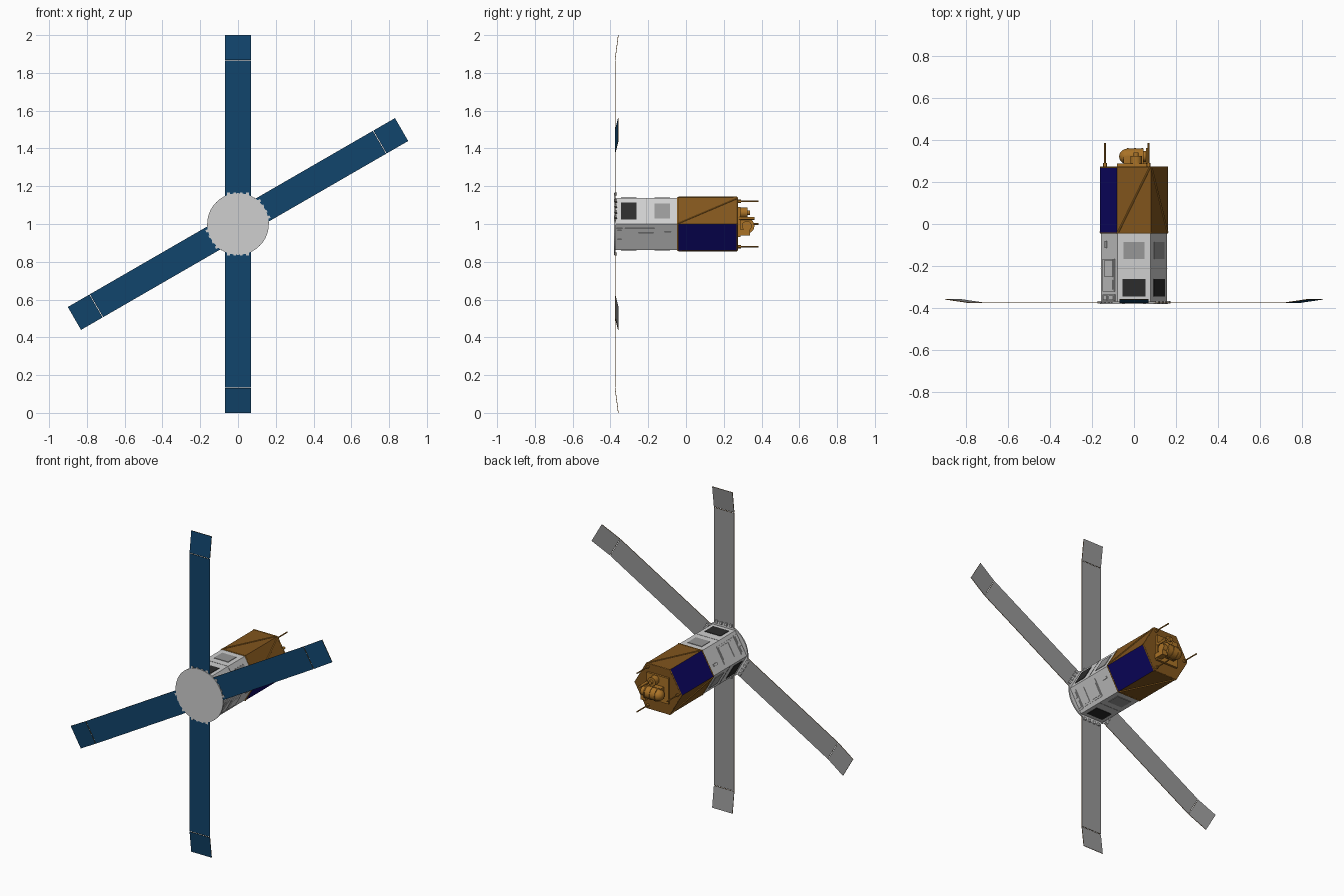
import bpy, bmesh
from math import sin, cos, radians, pi
from mathutils import Vector

cube = bpy.data.objects.get("Cube")
if cube:
    bpy.data.objects.remove(cube, do_unlink=True)


def material(name, r, g, b):
    m = bpy.data.materials.new(name)
    m.use_nodes = True
    m.diffuse_color = (r, g, b, 1)
    m.node_tree.nodes["Principled BSDF"].inputs["Base Color"].default_value = (r, g, b, 1)
    return m


WHITE = material("light grey", 0.62, 0.62, 0.62)
GREY = material("mid grey", 0.31, 0.31, 0.31)
DARK = material("charcoal", 0.025, 0.025, 0.025)
BLUE = material("cell blue", 0.0056, 0.058, 0.149)
NAVY = material("navy", 0.004, 0.002, 0.13)
FOIL = material("foil brown", 0.22, 0.09, 0.012)
GOLD = material("bright gold", 0.40, 0.17, 0.02)

APOTHEM = 0.137
HALF = APOTHEM / 3 ** 0.5


def polar(angle, r, u, y):
    """Point r out from the long axis and u along the tangent."""
    a = radians(angle)
    return Vector((r * cos(a) - u * sin(a), y, 1 + r * sin(a) + u * cos(a)))


def mesh_object(name, bm, mats):
    bmesh.ops.recalc_face_normals(bm, faces=bm.faces)
    me = bpy.data.meshes.new(name)
    bm.to_mesh(me)
    bm.free()
    for m in mats:
        me.materials.append(m)
    ob = bpy.data.objects.new(name, me)
    bpy.context.collection.objects.link(ob)
    return ob


def loft(name, front, back, mats, rule=None):
    """Closed solid between two matching rings of points."""
    bm = bmesh.new()
    a = [bm.verts.new(p) for p in front]
    b = [bm.verts.new(p) for p in back]
    bm.faces.new(a)
    bm.faces.new(b)
    for i in range(len(a)):
        j = (i + 1) % len(a)
        bm.faces.new((a[i], a[j], b[j], b[i]))
    bmesh.ops.recalc_face_normals(bm, faces=bm.faces)
    if rule:
        for f in bm.faces:
            f.material_index = rule(f)
    return mesh_object(name, bm, mats)


def prism(name, sides, radius, y0, y1, mats, rule=None):
    rings = [[polar(360 * i / sides, radius, 0, y) for i in range(sides)] for y in (y0, y1)]
    return loft(name, rings[0], rings[1], mats, rule)


def block(name, angle, r0, r1, u0, u1, y0, y1, mat):
    corners = ((r0, u0), (r1, u0), (r1, u1), (r0, u1))
    rings = [[polar(angle, r, u, y) for r, u in corners] for y in (y0, y1)]
    return loft(name, rings[0], rings[1], [mat])


def rod(name, p, q, radius, mat, sides=12):
    p, q = Vector(p), Vector(q)
    bpy.ops.mesh.primitive_cylinder_add(vertices=sides, radius=radius,
                                        depth=(q - p).length, location=(p + q) / 2)
    ob = bpy.context.object
    ob.name = name
    ob.rotation_euler = (q - p).to_track_quat("Z", "Y").to_euler()
    ob.data.materials.append(mat)
    bpy.ops.object.shade_smooth_by_angle()
    return ob


def ball(name, loc, radius, mat):
    bpy.ops.mesh.primitive_uv_sphere_add(segments=20, ring_count=12, radius=radius, location=loc)
    ob = bpy.context.object
    ob.name = name
    ob.data.materials.append(mat)
    bpy.ops.object.shade_smooth()


# Hexagonal bus: grey equipment bay, then foil bay with two navy radiator sides
prism("equipment_bay", 6, 0.158, -0.372, -0.045, [WHITE])
prism("foil_bay", 6, 0.161, -0.045, 0.275, [FOIL, NAVY],
      lambda f: int(f.normal.x * f.normal.z < -0.2))
prism("front_disc", 64, 0.163, -0.381, -0.373, [WHITE])

# Windows, seams and foil braces on four of the sides
for angle in (30, 90, 210, 270):
    a = APOTHEM
    w = 0.055 if angle % 180 == 90 else 0.052
    block("dark_window", angle, a - 0.01, a + 0.003, -w, w, -0.345, -0.262, DARK)
    block("grey_window", angle, a - 0.01, a + 0.003, -w + 0.006, w - 0.006, -0.167, -0.085, GREY)
    block("bay_seam", angle, a - 0.01, a + 0.001, -HALF, HALF, -0.212, -0.209, GREY)
    s = 0.076 if angle % 180 == 90 else -0.076
    rod("diagonal_brace", polar(angle, a + 0.004, s, -0.04),
        polar(angle, a + 0.004, -s, 0.27), 0.004, GOLD, 8)

# Raised access panels on the other two sides
PANELS = [(-0.060, 0.055, -0.368, -0.335, 0.004), (-0.05, -0.01, -0.362, -0.341, 0.008),
          (0.01, 0.045, -0.362, -0.341, 0.008), (-0.055, 0.055, -0.322, -0.168, 0.004),
          (-0.045, 0.028, -0.252, -0.172, 0.008), (-0.045, 0.045, -0.312, -0.268, 0.007),
          (0.02, 0.034, -0.115, -0.08, 0.006)]
for angle in (150, 330):
    for u0, u1, y0, y1, h in PANELS:
        block("access_panel", angle, APOTHEM - 0.01, APOTHEM + h, u0, u1, y0, y1, WHITE)

# Rim strips along the foil edges
for i in range(6):
    for y in (-0.043, 0.271):
        rod("foil_rim", polar(60 * i, 0.160, 0, y), polar(60 * i + 60, 0.160, 0, y), 0.004, GOLD, 6)


# Four solar wings, each with a tip folded slightly back
def wing_piece(name, angle, r0, r1, y0, y1):
    w, t = 0.07, 0.003
    rings = [[polar(angle, r, u, y + d) for r, u, y in
              ((r0, -w, y0), (r1, -w, y1), (r1, w, y1), (r0, w, y0))] for d in (0, t)]
    loft(name, rings[0], rings[1], [BLUE, GREY, FOIL],
         lambda f: 0 if f.normal.y < -0.7 else 1 if f.normal.y > 0.7 else 2)


for angle in (30, 90, 210, 270):
    wing_piece("solar_wing", angle, 0.125, 0.865, -0.377, -0.377)
    wing_piece("solar_wing_tip", angle, 0.868, 1.0, -0.377, -0.360)
    for u in (-0.05, -0.017, 0.017, 0.05):
        block("wing_hinge", angle, 0.150, 0.167, u - 0.007, u + 0.007, -0.379, -0.366, WHITE)

# Three antenna rods on the rear rim
for angle in (60, 180, 300):
    rod("antenna_foot", polar(angle, 0.138, 0, 0.27), polar(angle, 0.138, 0, 0.29), 0.009, GOLD)
    rod("antenna_rod", polar(angle, 0.138, 0, 0.27), polar(angle, 0.138, 0, 0.385), 0.004, GOLD, 8)

# Rear equipment: mounting plate, lying drum with domed end, side tanks and box
block("mounting_plate", 90, -0.07, 0.09, -0.07, 0.08, 0.27, 0.288, GOLD)
block("drum_cradle", 90, -0.04, 0.03, -0.045, 0.05, 0.28, 0.32, GOLD)
rod("drum", (-0.035, 0.322, 0.99), (0.045, 0.322, 0.99), 0.037, GOLD, 28)
for x in (-0.03, 0.005, 0.04):
    rod("drum_band", (x - 0.004, 0.322, 0.99), (x + 0.004, 0.322, 0.99), 0.040, GOLD, 28)
ball("drum_dome", (-0.035, 0.322, 0.99), 0.036, GOLD)
rod("drum_cap", (0.045, 0.322, 0.99), (0.072, 0.322, 0.99), 0.026, GOLD, 20)
rod("upper_tank", (0.01, 0.28, 1.06), (0.01, 0.325, 1.06), 0.027, GOLD, 20)
rod("upper_nozzle", (0.01, 0.32, 1.06), (0.01, 0.34, 1.06), 0.012, GOLD, 16)
block("side_box", 90, -0.06, -0.03, -0.075, -0.04, 0.275, 0.34, GOLD)
rod("side_post", (0.065, 0.28, 1.03), (0.065, 0.362, 1.03), 0.008, GOLD)
